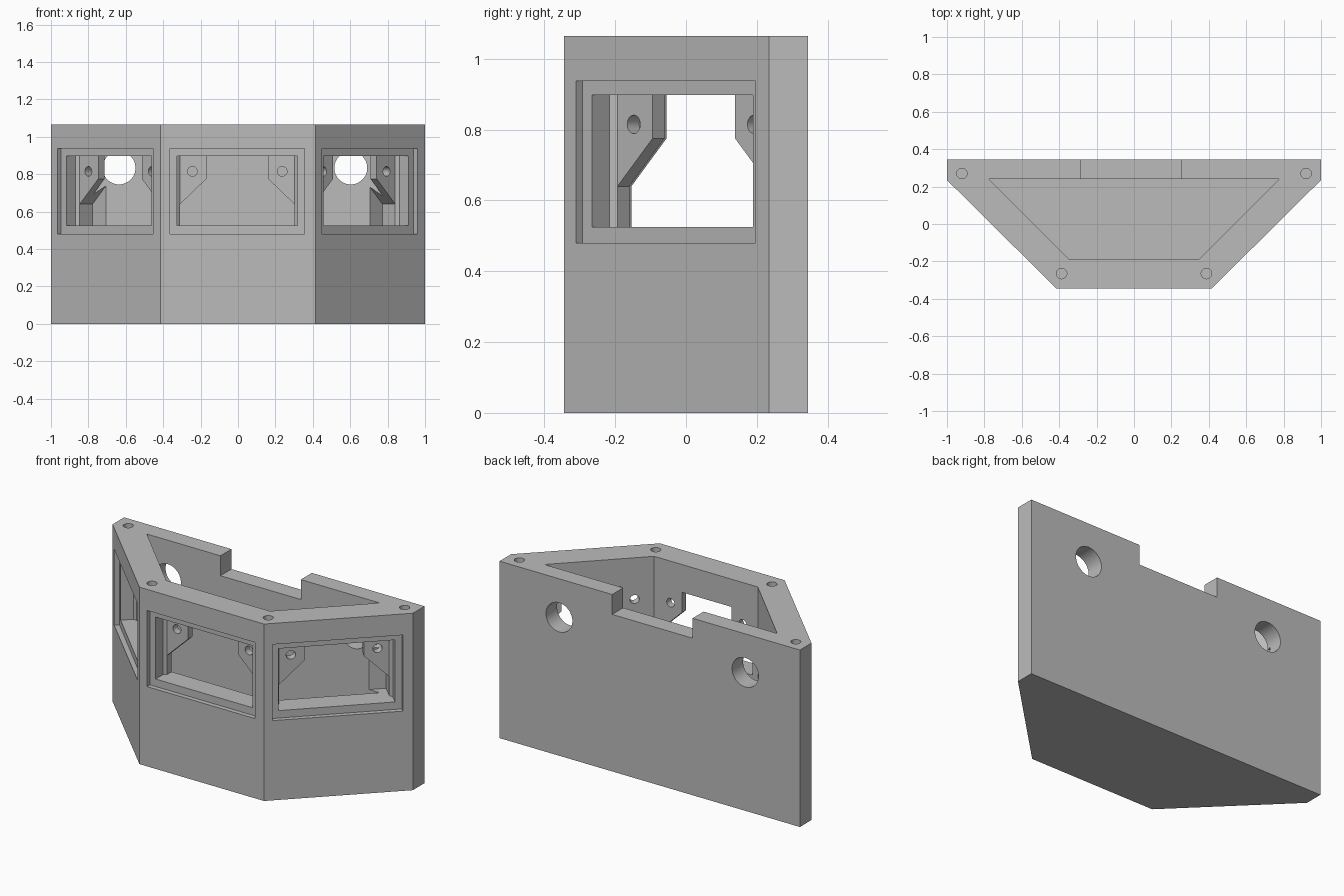
import bpy, bmesh, math
from mathutils import Vector, Matrix

if "Cube" in bpy.data.objects:
    bpy.data.objects.remove(bpy.data.objects["Cube"])

H = 1.065            # overall height
FLOOR = 0.11         # cavity floor height

grey = bpy.data.materials.new("light grey")
grey.diffuse_color = (0.5, 0.5, 0.5, 1)
grey.use_nodes = True
grey.node_tree.nodes["Principled BSDF"].inputs["Base Color"].default_value = grey.diffuse_color


def prism(name, points, sweep, matrix=None):
    """Closed solid made by sweeping a planar polygon."""
    bm = bmesh.new()
    face = bm.faces.new([bm.verts.new(p) for p in points])
    ext = bmesh.ops.extrude_face_region(bm, geom=[face])
    new = [v for v in ext["geom"] if isinstance(v, bmesh.types.BMVert)]
    bmesh.ops.translate(bm, verts=new, vec=Vector(sweep))
    if matrix:
        bm.transform(matrix)
    bmesh.ops.recalc_face_normals(bm, faces=bm.faces[:])
    mesh = bpy.data.meshes.new(name)
    bm.to_mesh(mesh)
    bm.free()
    mesh.materials.append(grey)
    ob = bpy.data.objects.new(name, mesh)
    bpy.context.collection.objects.link(ob)
    return ob


def flat(outline, z):
    return [(x, y, z) for x, y in outline]


def upright(outline, y):
    return [(x, y, z) for x, z in outline]


def rect(x0, x1, z0, z1):
    return [(x0, z0), (x1, z0), (x1, z1), (x0, z1)]


def circle(cx, cy, r, n=32):
    return [(cx + r * math.cos(2 * math.pi * i / n),
             cy + r * math.sin(2 * math.pi * i / n)) for i in range(n)]


def cut(target, cutter):
    cutter.hide_render = True
    mod = target.modifiers.new("cut", "BOOLEAN")
    mod.operation, mod.solver, mod.object = "DIFFERENCE", "EXACT", cutter
    bpy.context.view_layer.objects.active = target
    bpy.ops.object.modifier_apply(modifier=mod.name)
    bpy.data.objects.remove(cutter, do_unlink=True)


# Housing body
body = prism("housing", flat([(-1, .345), (-1, .235), (-.415, -.345), (.415, -.345),
                              (1, .235), (1, .345)], 0), (0, 0, H))

# Open-topped cavity
cut(body, prism("cavity", flat([(-.775, .24), (-.345, -.19), (.345, -.19), (.775, .24)], FLOOR),
                (0, 0, 1.2)))

# Cable notch and two round ports in the back wall
cut(body, prism("notch", upright(rect(-.285, .25, .945, 1.3), .2), (0, .3, 0)))
for x in (-.636, .603):
    cut(body, prism("port", upright(circle(x, .833, .088, 48), .2), (0, .3, 0)))

# Lid screw holes
for x, y in ((-.92, .27), (.92, .27), (-.387, -.265), (.387, -.265)):
    cut(body, prism("lid_hole", flat(circle(x, y, .028), H - .2), (0, 0, .4)))

# Three window panels: stepped recess, opening, corner brackets and screw holes
opening = [(-.322, 0), (.322, 0), (.322, .098), (.305, .113), (.305, .13),
           (-.305, .13), (-.305, .113), (-.322, .098)]
between_brackets = [(-.305, .525), (.305, .525), (.305, .64), (.165, .775), (.165, .9),
                    (-.165, .9), (-.165, .775), (-.305, .64)]
for (x, y), angle in (((0, -.345), 0), ((.7075, -.055), 45), ((-.7075, -.055), -45)):
    m = (Matrix.Translation((x, y, 0)) @ Matrix.Rotation(math.radians(angle), 4, "Z")
         @ Matrix.Translation((-.004, 0, 0)))
    cut(body, prism("recess", upright(rect(-.36, .36, .48, .938), -.05), (0, .078, 0), m))
    shallow = [(u, min(d, .113)) for u, d in opening if d != .13]
    cut(body, prism("opening", flat(shallow, .525), (0, 0, .373), m))
    shape = [(u, min(z, .898)) for u, z in between_brackets]
    cut(body, prism("inner_opening", upright(shape, .09), (0, .12, 0), m))
    for u in (-.24, .24):
        cut(body, prism("bracket_hole", upright(circle(u, .815, .026), .09), (0, .12, 0), m))

bpy.context.view_layer.objects.active = body
body.select_set(True)
bpy.ops.object.shade_smooth_by_angle(angle=math.radians(30))
